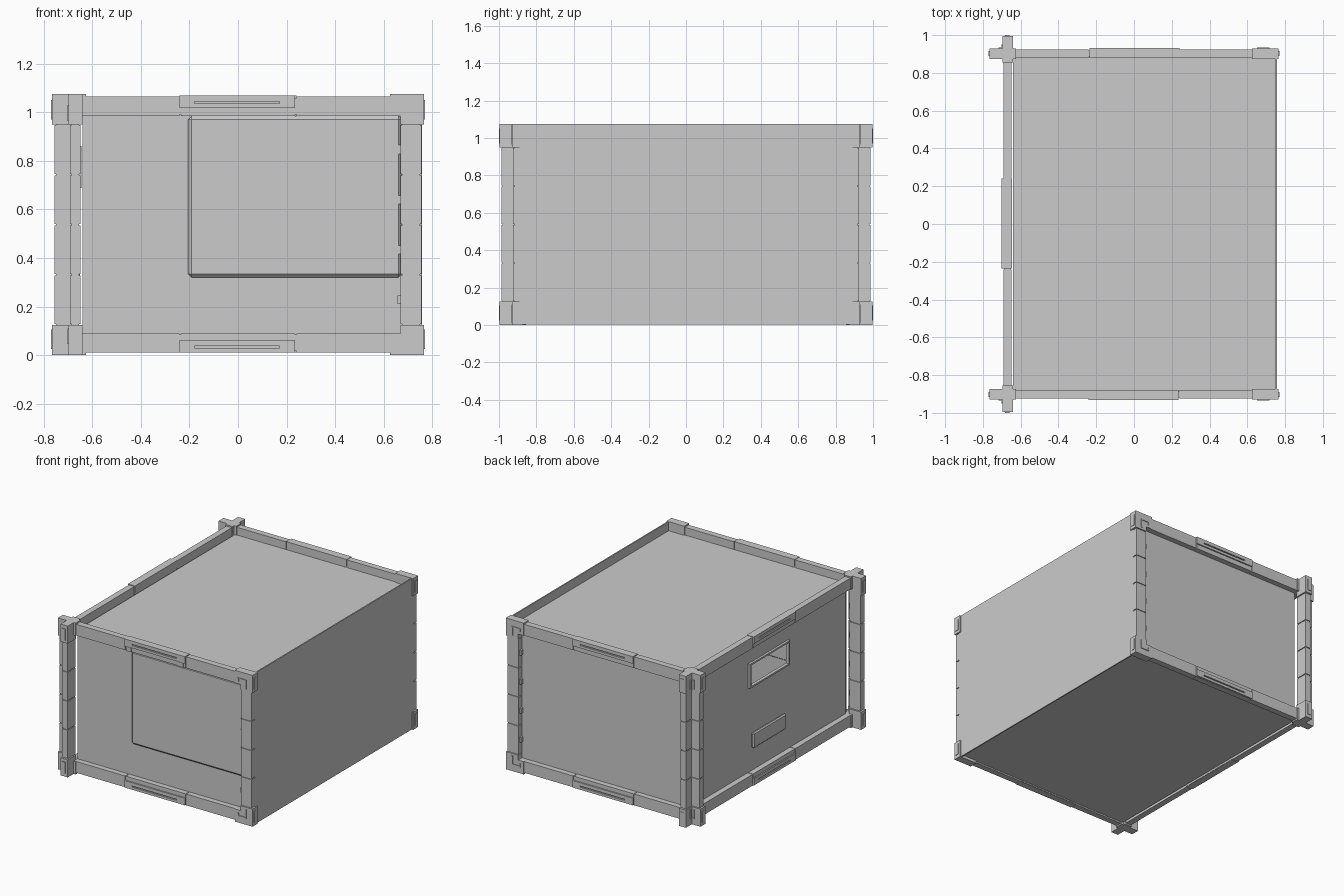
import bpy, bmesh, math
from mathutils import Matrix, Vector

if "Cube" in bpy.data.objects:
    bpy.data.objects.remove(bpy.data.objects["Cube"], do_unlink=True)

grey = bpy.data.materials.new("plain grey")
grey.use_nodes = True
COLOUR = (0.6, 0.6, 0.6, 1)
grey.diffuse_color = COLOUR
grey.node_tree.nodes["Principled BSDF"].inputs["Base Color"].default_value = COLOUR

TOP = 1.075  # overall height


def finish(name, bm, matrix=Matrix()):
    mesh = bpy.data.meshes.new(name)
    bm.to_mesh(mesh)
    bm.free()
    mesh.transform(matrix)
    mesh.materials.append(grey)
    obj = bpy.data.objects.new(name, mesh)
    bpy.context.collection.objects.link(obj)
    return obj


def box(bm, x, y, z):
    """Box from three (low, high) ranges."""
    lo, hi = zip(*(sorted(r) for r in (x, y, z)))
    size = [b - a for a, b in zip(lo, hi)]
    mid = [(a + b) / 2 for a, b in zip(lo, hi)]
    m = Matrix.Translation(mid) @ Matrix.Diagonal((*size, 1))
    bmesh.ops.create_cube(bm, size=1, matrix=m)


def boxes(name, ranges, matrix=Matrix(), bevel=0):
    bm = bmesh.new()
    for r in ranges:
        box(bm, *r)
    obj = finish(name, bm, matrix)
    if bevel:
        mod = obj.modifiers.new("soft edges", "BEVEL")
        mod.width = bevel
        mod.segments = 1
    return obj


def flip(r, side):
    """Mirror a height range from the top half to the bottom half."""
    return r if side > 0 else (TOP - r[1], TOP - r[0])


def mirrored(parts):
    """Repeat boxes in all four corners of a frame."""
    return [((s * x[0], s * x[1]), y, flip(z, v))
            for s in (-1, 1) for v in (-1, 1) for x, y, z in parts]


def frame(name, half, matrix):
    """Rectangular frame facing local -y, built around y = 0."""
    w = half
    thick = (-0.029, 0.027)
    # L-shaped corner brackets with raised latch strips
    boxes(name + "_corner_brackets", mirrored([
        ((w - 0.095, w), thick, (0.95, TOP)),
        ((w - 0.14, w - 0.095), thick, (0.985, TOP)),
    ]), matrix)
    boxes(name + "_latch_strips", mirrored([
        ((w - 0.055, w - 0.047), (-0.034, -0.028), (0.965, 1.03)),
        ((w - 0.115, w - 0.055), (-0.034, -0.028), (1.022, 1.03)),
        ((w - 0.115, w - 0.108), (-0.034, -0.028), (1.005, 1.022)),
        ((w, w + 0.004), (-0.015, 0.01), (0.97, 1.05)),
    ]), matrix)

    # Segmented posts: four blocks over a slimmer core, with inner clips
    posts = []
    joints = (0.125, 0.332, 0.537, 0.743, 0.95)
    for s in (-1, 1):
        posts.append(((s * (w - 0.09), s * (w - 0.016)), (-0.018, 0.014), (0.1, 0.97)))
        for a, b in zip(joints, joints[1:]):
            posts.append(((s * (w - 0.095), s * (w - 0.01)), (-0.024, 0.02),
                          (a + 0.003, b - 0.003)))
            mid = (a + b) / 2
            posts.append(((s * (w - 0.095), s * (w - 0.082 - 0.026)), (-0.012, 0.01),
                          (mid - 0.018, mid + 0.018)))
    boxes(name + "_posts", posts, matrix)

    # Beams along top and bottom, split beside the central grip
    beams, grips = [], []
    for v in (-1, 1):
        for a, b in ((0.14 - w, -0.24), (-0.235, 0.235), (0.24, w - 0.14)):
            beams.append(((a, b), (-0.024, 0.02), flip((0.985, 1.065), v)))
        beams.append(((0.12 - w, w - 0.12), (-0.018, 0.015), flip((0.99, 1.058), v)))
        z0 = 1.018 if v > 0 else 0.012
        for z in ((z0, z0 + 0.018), (z0 + 0.026, z0 + 0.05)):
            grips.append(((-0.24, 0.235), (-0.033, -0.02), z))
        for x in ((-0.24, -0.18), (0.17, 0.235)):
            grips.append((x, (-0.033, -0.02), (z0, z0 + 0.05)))
        grips.append(((-0.24, 0.235), (-0.024, 0.022), (z0, z0 + 0.05)))
    boxes(name + "_beams", beams, matrix)
    boxes(name + "_grips", grips, matrix)


def turned(x, y, degrees):
    return Matrix.Translation((x, y, 0)) @ Matrix.Rotation(math.radians(degrees), 4, "Z")


frame("front_frame", 0.765, turned(0, -0.9, 0))
frame("back_frame", 0.765, turned(0, 0.9, 180))
frame("right_frame", 0.996, turned(-0.668, 0, -90))


def sheet(name, corners):
    bm = bmesh.new()
    bm.faces.new([bm.verts.new(c) for c in corners])
    return finish(name, bm)


# Thin outer panels
X0, X1, Y = -0.64, 0.75, 0.885
Z0, Z1 = 0.02, 1.01
sheet("front_panel", [(X0, -Y, Z0), (X1, -Y, Z0), (X1, -Y, Z1), (X0, -Y, Z1)])
sheet("back_panel", [(X1, Y, Z0), (X0, Y, Z0), (X0, Y, Z1), (X1, Y, Z1)])
sheet("top_panel", [(X0, -Y, Z1), (X1, -Y, Z1), (X1, Y, Z1), (X0, Y, Z1)])
sheet("floor_panel", [(X0, Y, Z0), (X1, Y, Z0), (X1, -Y, Z0), (X0, -Y, Z0)])
boxes("left_panel", [((0.748, 0.757), (-0.89, 0.89), (0.002, TOP - 0.001))])

# Right panel with an open hand slot
ys, zs = (-0.86, -0.2, 0.22, 0.86), (Z0, 0.7, 0.85, Z1)
bm = bmesh.new()
for i in range(3):
    for j in range(3):
        if (i, j) != (1, 1):
            q = [(ys[i], zs[j]), (ys[i], zs[j + 1]),
                 (ys[i + 1], zs[j + 1]), (ys[i + 1], zs[j])]
            bm.faces.new([bm.verts.new((-0.652, y, z)) for y, z in q])
bmesh.ops.remove_doubles(bm, verts=bm.verts, dist=0.0001)
bmesh.ops.recalc_face_normals(bm, faces=bm.faces)
if sum(f.normal.x for f in bm.faces) > 0:
    bmesh.ops.reverse_faces(bm, faces=bm.faces)
finish("right_panel", bm)

# Rim around the slot and the label plate below it
rim = (-0.668, -0.645)
boxes("slot_rim", [
    (rim, (-0.215, 0.235), (0.85, 0.862)),
    (rim, (-0.215, 0.235), (0.688, 0.7)),
    (rim, (-0.215, -0.2), (0.7, 0.85)),
    (rim, (0.22, 0.235), (0.7, 0.85)),
])
boxes("label_plate", [((-0.672, -0.65), (-0.17, 0.2), (0.25, 0.36))], bevel=0.008)

# Front door with bevelled edges and its two hinge clips
boxes("front_door", [((-0.205, 0.675), (-0.91, -0.88), (0.32, 0.985))], bevel=0.014)
boxes("hinge_clips", [(x, (-0.93, -0.9), (0.985, 1.015))
                      for x in ((-0.23, -0.19), (0.18, 0.22))])
